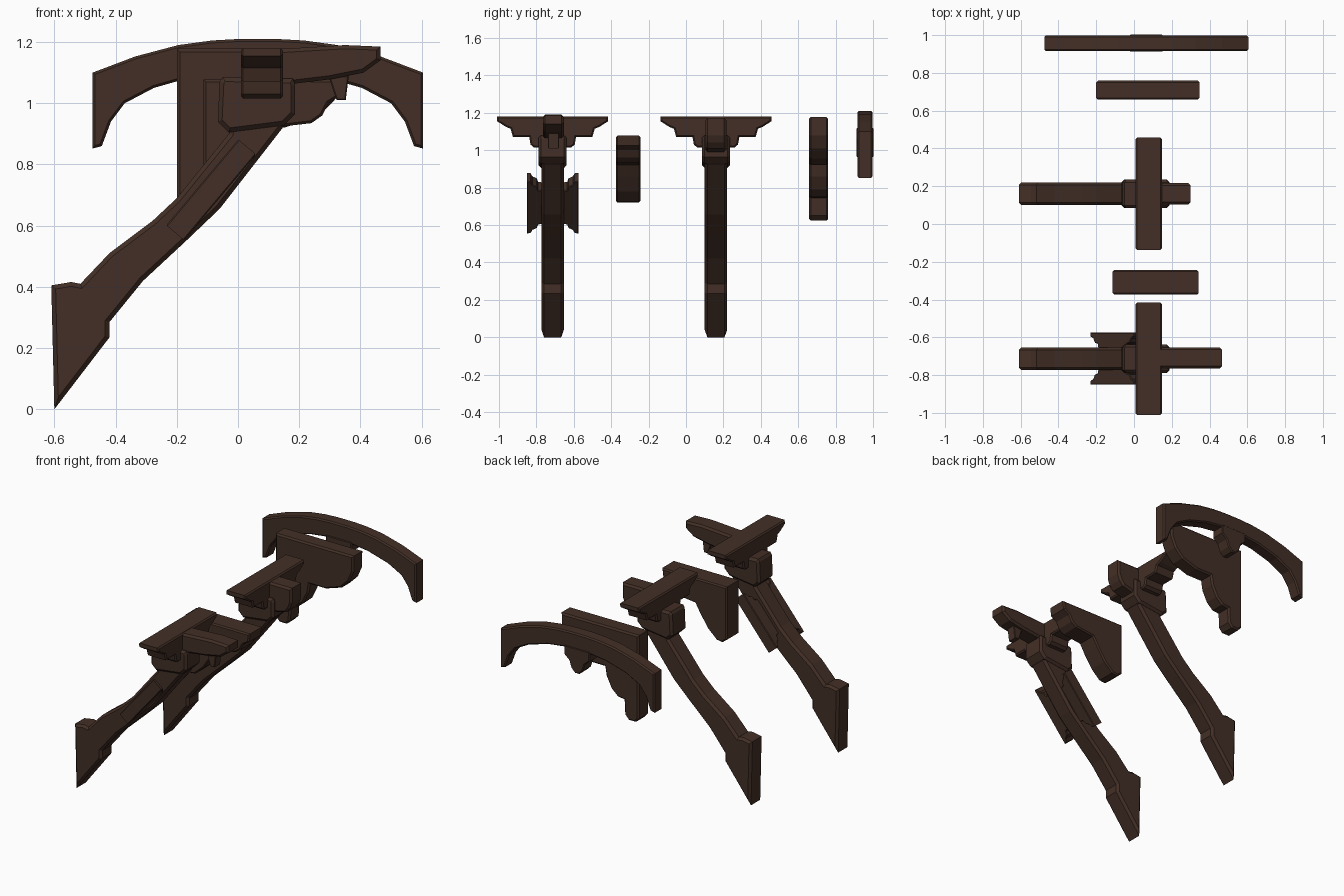
import bpy, bmesh, math
from mathutils import Matrix, Vector

wood = bpy.data.materials.new("dark_wood")
wood.diffuse_color = (0.055, 0.028, 0.019, 1)


def prism(name, pts, width, matrix, bevel=0.012):
    """Extrude a 2D profile symmetrically along local y, then chamfer its sharp edges."""
    bm = bmesh.new()
    face = bm.faces.new([bm.verts.new((u, -width / 2, v)) for u, v in pts])
    res = bmesh.ops.extrude_face_region(bm, geom=[face])
    new = [g for g in res["geom"] if isinstance(g, bmesh.types.BMVert)]
    bmesh.ops.translate(bm, verts=new, vec=(0, width, 0))
    bmesh.ops.recalc_face_normals(bm, faces=bm.faces)
    if bevel:
        rim = [e for e in bm.edges if abs(e.verts[0].co.y - e.verts[1].co.y) < 1e-5]
        bmesh.ops.bevel(bm, geom=rim, offset=bevel, segments=1, affect='EDGES',
                        clamp_overlap=True)
    me = bpy.data.meshes.new(name)
    bm.to_mesh(me)
    bm.free()
    me.materials.append(wood)
    ob = bpy.data.objects.new(name, me)
    ob.matrix_world = matrix
    bpy.context.collection.objects.link(ob)
    return ob


def at(y, x=0):
    return Matrix.Translation((x, y, 0))


def mirrored(half, cx=0):
    """Complete a left-right symmetric profile from its right half."""
    return [(cx + u, v) for u, v in half] + [(cx - u, v) for u, v in reversed(half)]


STRUT = [(-0.6, 0), (-0.42, 0.235), (-0.42, 0.285), (-0.31, 0.42), (-0.17, 0.55),
         (-0.06, 0.655), (0.15, 0.925), (0.12, 1.02), (0.0, 1.02), (-0.03, 0.9),
         (-0.2, 0.69), (-0.28, 0.615), (-0.42, 0.51), (-0.515, 0.41),
         (-0.545, 0.416), (-0.61, 0.405)]
HEAD = [(-0.05, 1.085), (0.18, 1.08), (0.187, 1.06), (0.187, 0.965), (0.15, 0.928),
        (-0.03, 0.905), (-0.066, 0.94), (-0.06, 1.07)]
CROSS = [(0.297, 1.18), (0.297, 1.155), (0.25, 1.125), (0.225, 1.115), (0.212, 1.07),
         (0.125, 1.07), (0.118, 1.03), (0.1, 1.015)]


def strut_bracket(tag, y, arm, arm_y):
    prism("strut_" + tag, STRUT, 0.12, at(y), 0.014)
    prism("strut_head_" + tag, HEAD, 0.15, at(y), 0.014)
    turn = at(y, 0.078) @ Matrix.Rotation(math.pi / 2, 4, 'Z')
    prism("cross_arm_" + tag, mirrored(CROSS), 0.138, turn, 0.008)
    prism("long_arm_" + tag, arm, 0.112, at(arm_y), 0.012)


# Front bracket with a long arm, and rear bracket with a short one
strut_bracket("front", -0.713, [(0.03, 1.178), (0.15, 1.178), (0.35, 1.19), (0.465, 1.185),
              (0.465, 1.14), (0.41, 1.1), (0.3, 1.078), (0.15, 1.06), (0.03, 1.06)], -0.709)
strut_bracket("rear", 0.16, [(0.03, 1.172), (0.3, 1.172), (0.3, 1.08), (0.285, 1.04),
              (0.26, 1.01), (0.18, 0.99), (0.03, 0.99)], 0.16)

# Tapered peg under the long arm
prism("arm_peg", [(0.295, 1.09), (0.362, 1.09), (0.352, 1.01), (0.322, 1.01)],
      0.06, at(-0.709), 0.004)

# Side cleats on the front strut: stepped profile along the strut, outward from it
CLEAT = [(0.183, 0.138), (0.18, 0.118), (0.158, 0.108), (0.145, 0.085), (0.12, 0.078),
         (0.115, 0.05)]
along = Vector((0.643, 0, 0.766))
for tag, s in (("left", -1), ("right", 1)):
    out = Vector((0, s, 0))
    across = out.cross(along)
    m = Matrix((along, across, out)).transposed().to_4x4()
    m.translation = (-0.0875, -0.713, 0.717)
    prism("side_cleat_" + tag, mirrored(CLEAT), 0.076, m, 0.004)

# Small corbel
prism("small_corbel", [(-0.113, 1.078), (0.342, 1.078), (0.335, 1.025), (0.295, 1.0),
      (0.275, 0.96), (0.24, 0.935), (0.11, 0.92), (0.075, 0.86), (0.02, 0.78),
      (-0.04, 0.725), (-0.08, 0.72), (-0.113, 0.745)], 0.13, at(-0.309), 0.008)

# Large corbel with a drop leg
prism("large_corbel", [(-0.2, 1.178), (0.346, 1.178), (0.345, 1.08), (0.315, 1.01),
      (0.26, 0.955), (0.15, 0.92), (0.04, 0.92), (0.03, 0.86), (-0.005, 0.79),
      (-0.05, 0.75), (-0.095, 0.745), (-0.1, 0.65), (-0.125, 0.623), (-0.175, 0.623),
      (-0.2, 0.65)], 0.102, at(0.709), 0.01)

# Arched beam and its centre pendant
prism("arched_beam", mirrored([(0.06, 1.21), (0.15, 1.205), (0.26, 1.19), (0.4, 1.153),
      (0.54, 1.1), (0.54, 0.852), (0.51, 0.86), (0.48, 0.94), (0.435, 1.0), (0.34, 1.05),
      (0.2, 1.09), (0.08, 1.105)], 0.065), 0.082, at(0.957), 0.008)
prism("arch_pendant", mirrored([(0.09, 1.12), (0.09, 1.06), (0.055, 1.03), (0.04, 0.985),
      (0.015, 0.96)], 0.065), 0.09, at(0.957), 0.006)
